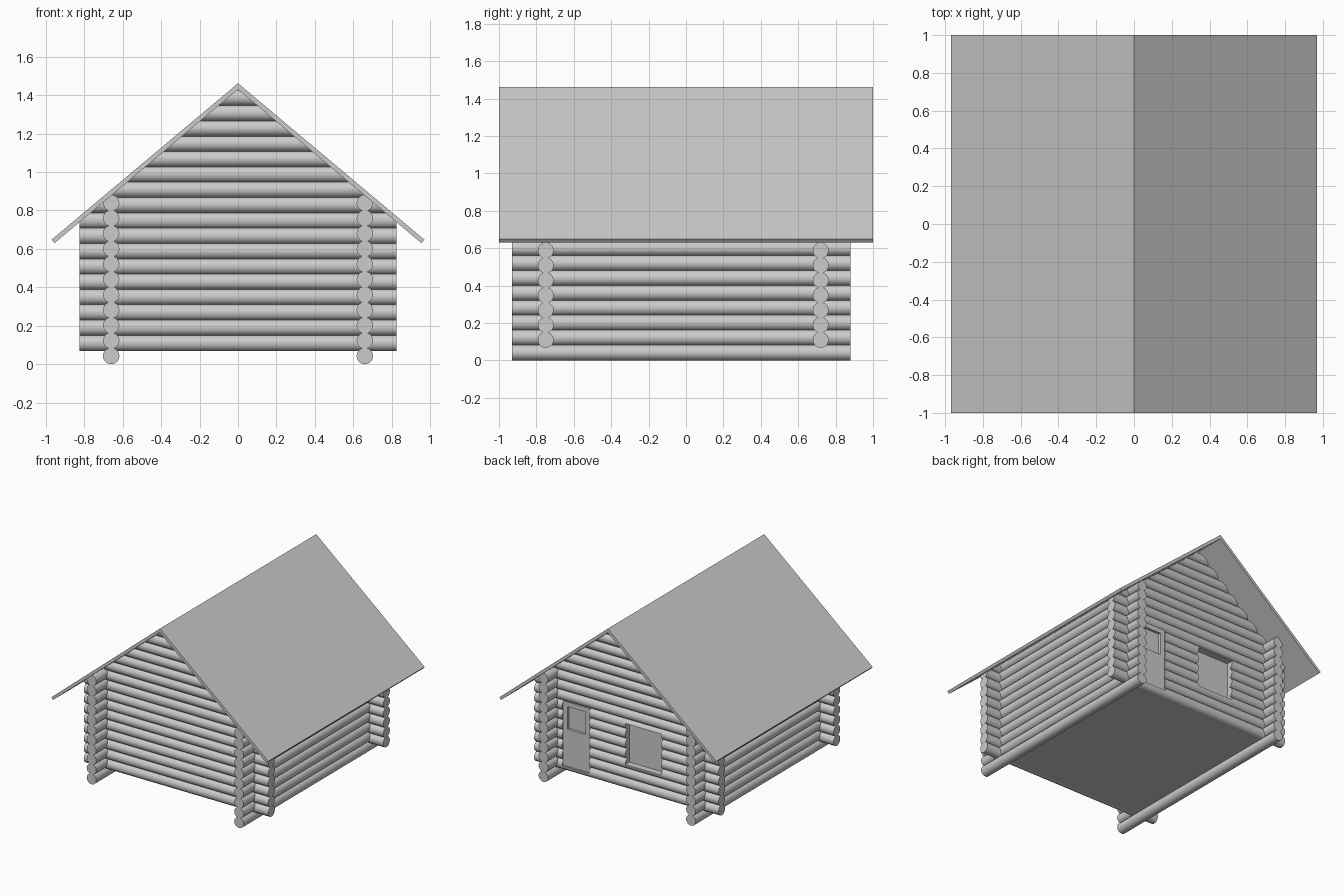
import bpy, bmesh, math
from mathutils import Matrix, Vector

if "Cube" in bpy.data.objects:
    bpy.data.objects.remove(bpy.data.objects["Cube"])

PITCH, R = 0.0797, 0.0425
RIDGE, SLOPE = 1.43, 0.838        # underside of roof: z = RIDGE - SLOPE*|x|
FRONT_Y, BACK_Y, SIDE_X = -0.75, 0.72, 0.66


def to_object(name, bm):
    bmesh.ops.recalc_face_normals(bm, faces=bm.faces[:])
    me = bpy.data.meshes.new(name)
    bm.to_mesh(me)
    bm.free()
    ob = bpy.data.objects.new(name, me)
    bpy.context.collection.objects.link(ob)
    return ob


def box(name, x0, x1, y0, y1, z0, z1):
    bm = bmesh.new()
    m = Matrix.Translation(((x0 + x1) / 2, (y0 + y1) / 2, (z0 + z1) / 2))
    bmesh.ops.create_cube(bm, size=1, matrix=m @ Matrix.Diagonal((x1 - x0, y1 - y0, z1 - z0, 1)))
    return to_object(name, bm)


def log(name, center, length, axis):
    # a round log, trimmed where it meets the two roof planes
    rot = Matrix.Rotation(math.pi / 2, 4, 'Y' if axis == 'X' else 'X')
    bm = bmesh.new()
    bmesh.ops.create_cone(bm, cap_ends=True, segments=28, radius1=R, radius2=R,
                          depth=length, matrix=Matrix.Translation(center) @ rot)
    for s in (-1, 1):
        bmesh.ops.bisect_plane(bm, geom=bm.verts[:] + bm.edges[:] + bm.faces[:],
                               plane_co=(0, 0, RIDGE + 0.004),
                               plane_no=Vector((s * SLOPE, 0, 1)).normalized(),
                               clear_outer=True)
        rim = [e for e in bm.edges if e.is_boundary]
        if rim:
            bmesh.ops.holes_fill(bm, edges=rim, sides=0)
    return to_object(name, bm)


# openings in the back wall: x0, x1, z0, z1
door = (0.335, 0.575, 0.11, 0.63)
window = (-0.31, 0.01, 0.27, 0.60)
cutters = []
for label, (x0, x1, z0, z1) in (("door_cutter", door), ("window_cutter", window)):
    c = box(label, x0, x1, BACK_Y - 0.1, BACK_Y + 0.1, z0, z1)
    c.hide_render = True
    cutters.append(c)

# log walls
logs = []
for i in range(11):
    for label, s in (("left", -1), ("right", 1)):
        logs.append(log(f"{label}_wall_log", (s * SIDE_X, -0.025, R + PITCH * i), 1.81, 'Y'))
for i in range(17):
    z = 0.11 + PITCH * i
    logs.append(log("front_wall_log", (0, FRONT_Y, z), 1.65, 'X'))
    back = log("back_wall_log", (0, BACK_Y, z), 1.65, 'X')
    if z < 0.68:
        for c in cutters:
            m = back.modifiers.new("opening", 'BOOLEAN')
            m.operation, m.solver, m.object = 'DIFFERENCE', 'EXACT', c
    logs.append(back)

# apply the openings, then smooth the round surfaces
bpy.ops.object.select_all(action='DESELECT')
for ob in logs:
    ob.select_set(True)
bpy.context.view_layer.objects.active = logs[0]
bpy.ops.object.convert(target='MESH')
bpy.ops.object.shade_smooth_by_angle(angle=math.radians(30))
for c in cutters:
    bpy.data.objects.remove(c)

# door: stiles, rails, lower panel and pane
x0, x1, z0, z1 = door
f = 0.038
box("door_stile", x0, x0 + f, 0.70, 0.75, z0, z1)
box("door_stile", x1 - f, x1, 0.70, 0.75, z0, z1)
box("door_top_rail", x0 + f, x1 - f, 0.70, 0.75, z1 - f, z1)
box("door_panel", x0 + f, x1 - f, 0.70, 0.75, z0, 0.41)
box("door_pane", x0 + f, x1 - f, 0.71, 0.73, 0.41, z1 - f)

# window pane
x0, x1, z0, z1 = window
box("window_pane", x0, x1, 0.695, 0.71, z0, z1)

# floor
box("floor", -SIDE_X, SIDE_X, FRONT_Y, BACK_Y, 0.07, 0.085)

# roof: folded sheet profile run from front to back
profile = [(0, 1.462), (0.97, 0.648), (0.955, 0.63), (0, RIDGE),
           (-0.955, 0.63), (-0.97, 0.648)]
bm = bmesh.new()
face = bm.faces.new([bm.verts.new((x, -1, z)) for x, z in profile])
ext = bmesh.ops.extrude_face_region(bm, geom=[face])
bmesh.ops.translate(bm, vec=(0, 2, 0),
                    verts=[v for v in ext["geom"] if isinstance(v, bmesh.types.BMVert)])
to_object("roof", bm)
